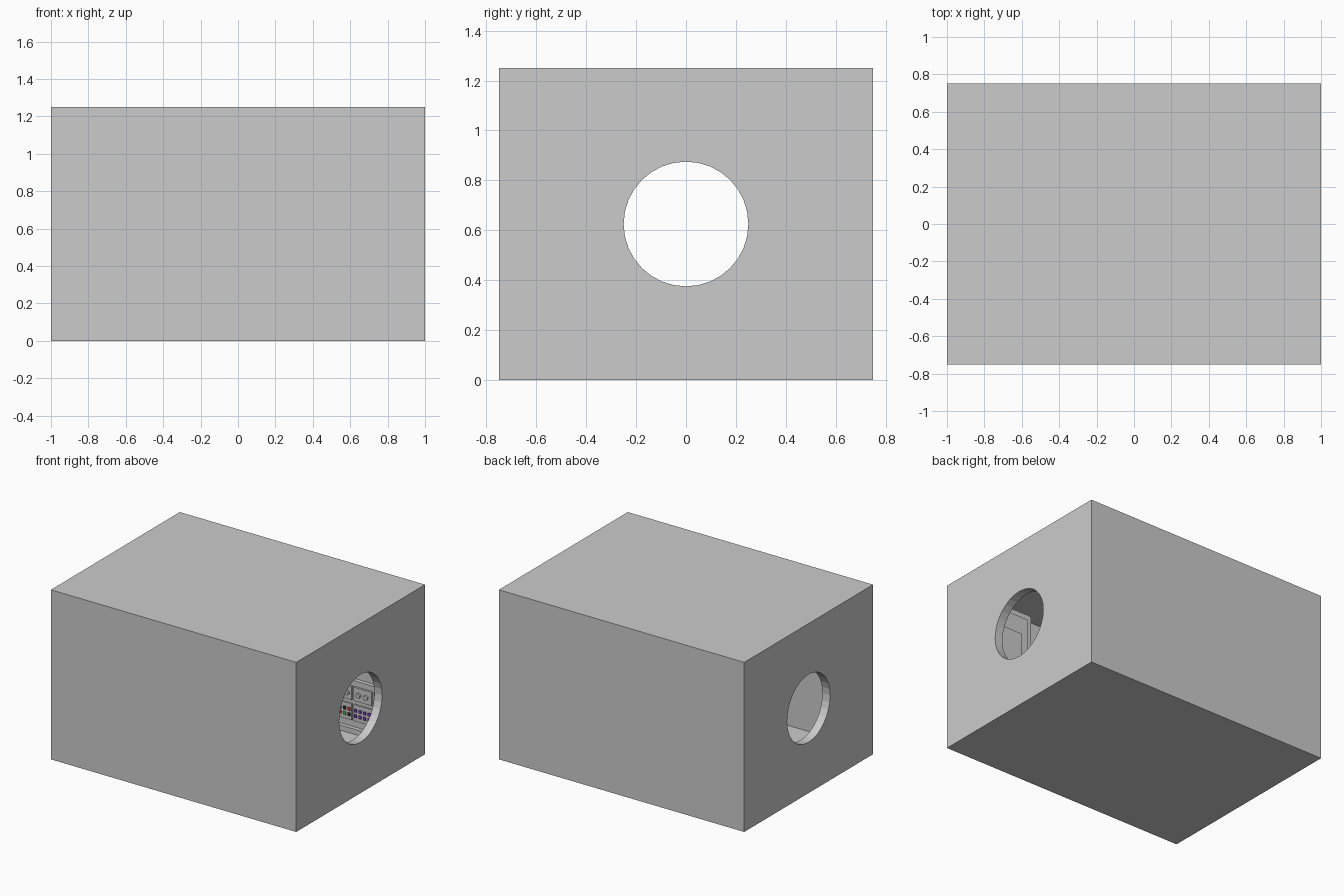
import bpy, math

if "Cube" in bpy.data.objects:
    bpy.data.objects.remove(bpy.data.objects["Cube"])

T = 0.0625                      # wall thickness
L, W, H = 2.0, 1.5, 1.25        # outer size


def material(name, rgb):
    m = bpy.data.materials.new(name)
    m.diffuse_color = (*rgb, 1)
    m.use_nodes = True
    m.node_tree.nodes["Principled BSDF"].inputs["Base Color"].default_value = m.diffuse_color
    return m


def box(name, x, y, z, mat=None):
    """Box from (min, max) ranges on each axis."""
    bpy.ops.mesh.primitive_cube_add(
        size=1, location=[(a + b) / 2 for a, b in (x, y, z)])
    o = bpy.context.object
    o.name = name
    o.scale = [b - a for a, b in (x, y, z)]
    bpy.ops.object.transform_apply(location=False, rotation=False, scale=True)
    if mat:
        o.data.materials.append(mat)
    return o


def knob(name, x, y, z, r, depth):
    bpy.ops.mesh.primitive_cylinder_add(
        vertices=12, radius=r, depth=depth, location=(x, y, z),
        rotation=(math.pi / 2, 0, 0))
    bpy.context.object.name = name


def cut(target, cutter):
    mod = target.modifiers.new("cut", 'BOOLEAN')
    mod.operation, mod.solver, mod.object = 'DIFFERENCE', 'EXACT', cutter
    bpy.context.view_layer.objects.active = target
    bpy.ops.object.modifier_apply(modifier=mod.name)
    bpy.data.objects.remove(cutter)


red = material("red", (0.8, 0.05, 0.03))
green = material("green", (0.05, 0.6, 0.08))
purple = material("purple", (0.2, 0.05, 0.6))
black = material("black", (0.03, 0.03, 0.03))

# Hollow room with a round opening through both ends
shell = box("room_shell", (-L/2, L/2), (-W/2, W/2), (0, H))
cut(shell, box("room_cutter", (-L/2 + T, L/2 - T), (-W/2 + T, W/2 - T), (T, H - T)))
bpy.ops.mesh.primitive_cylinder_add(vertices=32, radius=0.25, depth=3,
                                    location=(0, 0, H/2), rotation=(0, math.pi/2, 0))
cut(shell, bpy.context.object)

# Control wall inside the rear wall
wall = W/2 - T
face = wall - 0.03
box("control_backboard", (0.2, 0.85), (face, wall), (T, 0.44))
box("control_plinth", (0.2, 0.85), (face - 0.03, face), (T, 0.10))

for i, x0 in enumerate((0.24, 0.365, 0.49, 0.66)):
    w = 0.11 if i < 2 else 0.15
    # upper instrument box and its knobs
    box("instrument_box", (x0, x0 + w), (face - 0.015, face), (0.30, 0.40))
    for k in range(2):
        knob("instrument_knob", x0 + w * (0.3 + 0.4 * k), face - 0.022, 0.35, 0.018, 0.016)
    # lower switch panel with coloured buttons
    box("switch_panel", (x0, x0 + w), (face - 0.012, face), (0.15, 0.27))
    cols = 3 if i < 2 else 4
    for c in range(cols):
        for r in range(2):
            mat = purple if i > 1 else (red, green, black)[(c + r) % 3]
            bx, bz = x0 + w * (c + 0.5) / cols, 0.19 + 0.04 * r
            box("button", (bx - 0.01, bx + 0.01), (face - 0.02, face - 0.012),
                (bz - 0.011, bz + 0.011), mat)

# Tall locker with a raised frame and door inside the front wall
front = -0.5
box("locker_body", (0.46, 0.90), (-wall, front - 0.02), (T, 1.11))
box("locker_frame", (0.51, 0.90), (front - 0.02, front), (T, 1.06))
box("locker_door", (0.57, 0.88), (front, front + 0.012), (0.10, 0.925))
